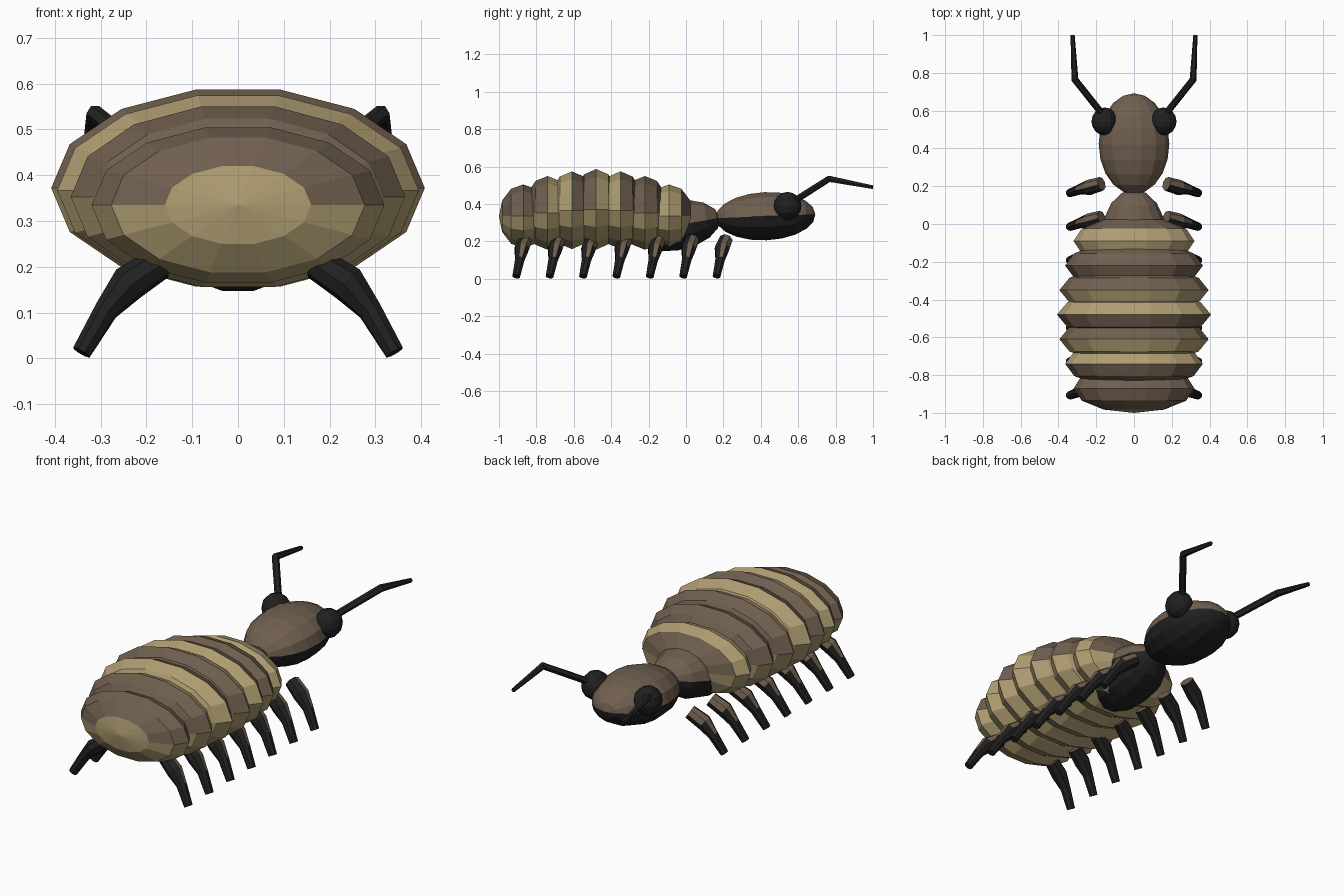
import bpy
import bmesh
from math import sin, cos, pi
from mathutils import Vector, Matrix

cube = bpy.data.objects.get("Cube")
if cube:
    bpy.data.objects.remove(cube, do_unlink=True)


def material(name, rgb):
    m = bpy.data.materials.new(name)
    m.use_nodes = True
    m.diffuse_color = (*rgb, 1)
    m.node_tree.nodes["Principled BSDF"].inputs["Base Color"].default_value = (*rgb, 1)
    return m


TAN, BROWN, BLACK = 0, 1, 2
MATERIALS = [material("tan", (0.43, 0.34, 0.17)),
             material("brown", (0.16, 0.115, 0.077)),
             material("black", (0.015, 0.015, 0.015))]


def loft(name, rings, rule, mirror=False):
    """Skin a list of equal rings; rule(face) gives the colour of each face."""
    bm = bmesh.new()
    loops = [[bm.verts.new(p) for p in ring] for ring in rings]
    n = len(loops[0])
    for a, b in zip(loops, loops[1:]):
        for i in range(n):
            j = (i + 1) % n
            bm.faces.new((a[i], a[j], b[j], b[i]))
    bm.faces.new(loops[0])
    bm.faces.new(loops[-1])
    bmesh.ops.remove_doubles(bm, verts=bm.verts, dist=0.0005)
    bmesh.ops.recalc_face_normals(bm, faces=bm.faces)
    bm.normal_update()
    for f in bm.faces:
        f.material_index = rule(f)
    mesh = bpy.data.meshes.new(name)
    bm.to_mesh(mesh)
    bm.free()
    for m in MATERIALS:
        mesh.materials.append(m)
    obj = bpy.data.objects.new(name, mesh)
    bpy.context.collection.objects.link(obj)
    if mirror:
        obj.modifiers.new("Mirror", 'MIRROR')
    return obj


def ellipsoid(name, centre, radii, sides, bands, rule, tilt=0, mirror=False):
    """Ellipsoid with its poles on the y axis, pitched by tilt."""
    place = Matrix.Translation(centre) @ Matrix.Rotation(tilt, 4, 'X')
    rx, ry, rz = radii
    rings = []
    for k in range(bands + 1):
        t = pi * k / bands
        s = max(sin(t), 0.0001)
        rings.append([place @ Vector((rx * s * cos(2 * pi * i / sides),
                                      -ry * cos(t),
                                      rz * s * sin(2 * pi * i / sides)))
                      for i in range(sides)])
    return loft(name, rings, rule, mirror)


def tube(name, path, sides, rule):
    """Mirrored tapered tube through (x, y, z, radius) points."""
    points = [Vector(p[:3]) for p in path]
    last = len(points) - 1
    rings = []
    for k, p in enumerate(points):
        d = Vector()
        if k > 0:
            d += (p - points[k - 1]).normalized()
        if k < last:
            d += (points[k + 1] - p).normalized()
        d.normalize()
        u = d.cross(Vector((0, 0, 1))).normalized()
        v = u.cross(d)
        r = path[k][3]
        rings.append([p + r * (u * cos(2 * pi * i / sides) + v * sin(2 * pi * i / sides))
                      for i in range(sides)])
    return loft(name, rings, rule, mirror=True)


def black(face):
    return BLACK


# Abdomen: overlapping plates, tan below, banded above (rear colour, front colour)
SIZES = [(0.32, 0.174, 0.335), (0.365, 0.202, 0.353),
         (0.395, 0.213, 0.367), (0.408, 0.221, 0.372)]
BANDS = [(BROWN, BROWN), (BROWN, TAN), (TAN, BROWN), (BROWN, TAN),
         (TAN, BROWN), (BROWN, BROWN), (TAN, TAN)]
for k, (rear, front) in enumerate(BANDS):
    rx, rz, cz = SIZES[min(k, 6 - k)]
    cy = -0.87 + 0.13 * k

    def plate_colour(face):
        c = face.calc_center_median()
        if c.z < cz:
            return TAN
        if k == 0 and c.y < cy - 0.1:
            return TAN
        if k == 6 and c.y > cy + 0.08:
            return BROWN
        return rear if c.y < cy else front

    ellipsoid(f"abdomen_plate_{k + 1}", (0, cy, cz), (rx, 0.13, rz), 14, 6, plate_colour)

# Thorax and head: brown above, black below
ellipsoid("thorax", (0, -0.06, 0.285), (0.17, 0.245, 0.137), 14, 8,
          lambda f: BROWN if f.calc_center_median().z > 0.285 + 0.17 *
          (f.calc_center_median().y + 0.06) else BLACK, tilt=0.17)
ellipsoid("head", (0, 0.425, 0.335), (0.187, 0.267, 0.132), 14, 10,
          lambda f: BROWN if f.calc_center_median().z > 0.335 + 0.04 *
          (f.calc_center_median().y - 0.425) else BLACK, tilt=0.04)

# Eyes and elbowed antennae
ellipsoid("eyes", (0.155, 0.543, 0.39), (0.07, 0.074, 0.075), 12, 8, black, mirror=True)
tube("antennae", [(0.15, 0.56, 0.405, 0.018), (0.313, 0.765, 0.535, 0.019),
                  (0.325, 1.0, 0.49, 0.011)], 6, black)


# Seven pairs of legs with brown tops on the thighs
def leg_colour(face):
    c, n = face.calc_center_median(), face.normal
    return BROWN if c.z > 0.15 and n.z > 0.2 and n.y > -0.4 else BLACK


for k in range(7):
    y = -0.908 + 0.1785 * k
    tube(f"legs_{k + 1}", [(0.172, y + 0.05, 0.208, 0.037), (0.24, y + 0.03, 0.163, 0.041),
                           (0.288, y + 0.02, 0.105, 0.027), (0.342, y, 0.013, 0.022)],
         8, leg_colour)
